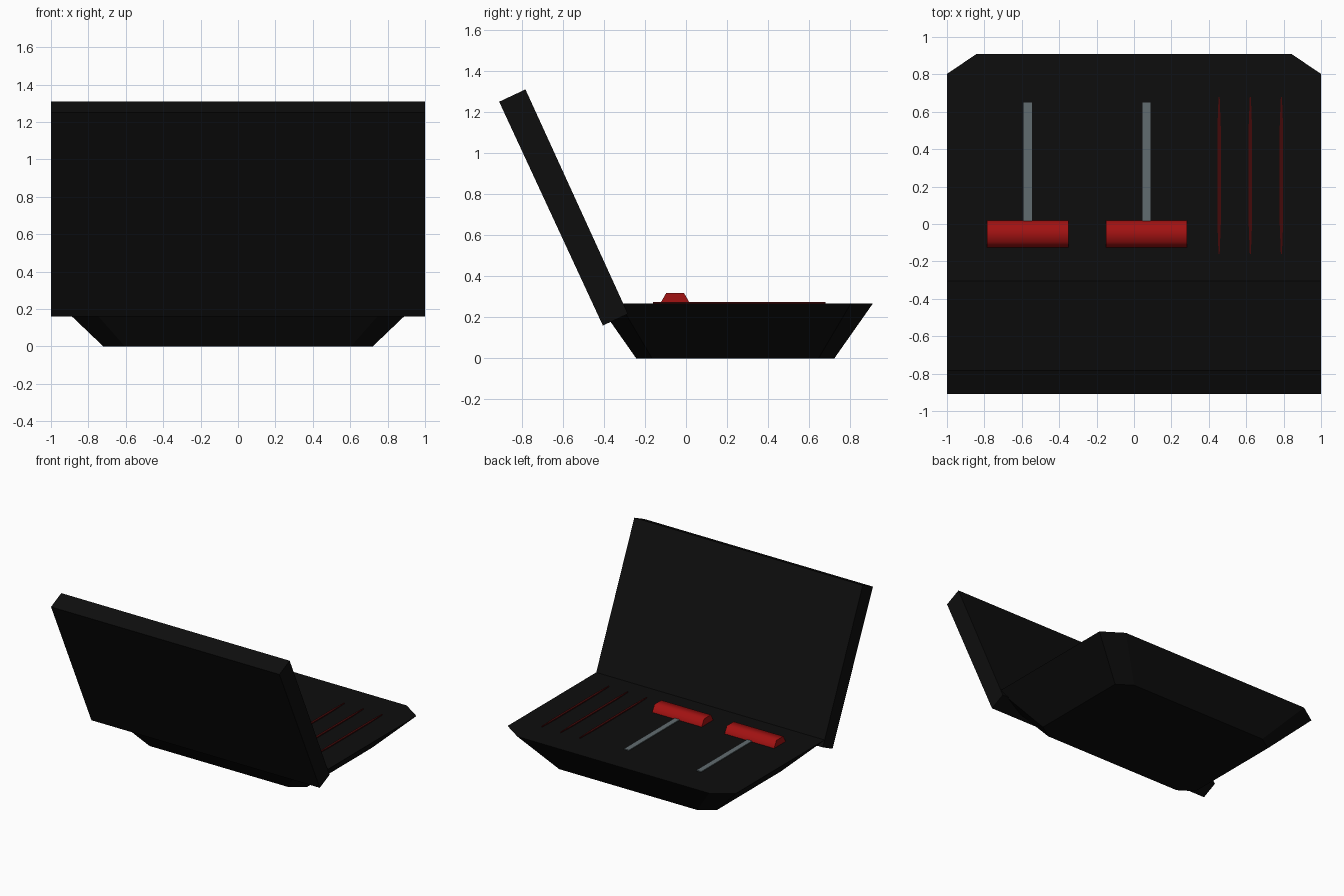
import bpy, bmesh, math

if "Cube" in bpy.data.objects:
    bpy.data.objects.remove(bpy.data.objects["Cube"])


def material(name, rgb):
    m = bpy.data.materials.new(name)
    m.diffuse_color = (*rgb, 1)
    m.use_nodes = True
    m.node_tree.nodes["Principled BSDF"].inputs["Base Color"].default_value = m.diffuse_color
    return m


BLACK = material("case black", (0.004, 0.004, 0.004))
RED = material("handle red", (0.36, 0.006, 0.006))
DARK_RED = material("needle dark red", (0.06, 0.003, 0.003))
STEEL = material("steel grey", (0.12, 0.15, 0.16))


def loft(name, ring_a, ring_b, mat, smooth=None):
    """Closed solid between two matching rings of points."""
    bm = bmesh.new()
    a = [bm.verts.new(p) for p in ring_a]
    b = [bm.verts.new(p) for p in ring_b]
    n = len(a)
    bm.faces.new(a)
    bm.faces.new(b)
    for i in range(n):
        j = (i + 1) % n
        bm.faces.new((a[i], a[j], b[j], b[i]))
    bmesh.ops.recalc_face_normals(bm, faces=bm.faces)
    mesh = bpy.data.meshes.new(name)
    bm.to_mesh(mesh)
    bm.free()
    mesh.materials.append(mat)
    if smooth:
        mesh.polygons.foreach_set("use_smooth", [True] * len(mesh.polygons))
        mesh.set_sharp_from_angle(angle=math.radians(smooth))
    ob = bpy.data.objects.new(name, mesh)
    bpy.context.collection.objects.link(ob)
    return ob


def along_x(profile, x):
    return [(x, y, z) for y, z in profile]


def along_z(profile, z):
    return [(x, y, z) for x, y in profile]


# Tray: chamfered rectangle that narrows towards the floor
CY, TOP = 0.24, 0.267


def tray_ring(s):
    quarter = [(1.0, 0.563), (0.84, 0.67)]
    pts = quarter + [(-x, y) for x, y in reversed(quarter)]
    pts += [(-x, -y) for x, y in pts]
    return [(x * s, CY + y * s) for x, y in pts]


loft("case_tray", along_z(tray_ring(0.72), 0), along_z(tray_ring(1), TOP), BLACK)

# Lid: tilted slab
lid = [(-0.405, 0.16), (-0.283, 0.217), (-0.782, 1.31), (-0.91, 1.25)]
loft("case_lid", along_x(lid, -1), along_x(lid, 1), BLACK)

# Two tools: half-sunk hexagonal grip with a flat steel shaft
r = 0.085
hexagon = [(-0.053 + r * math.cos(math.radians(60 * k)),
            0.246 + r * math.sin(math.radians(60 * k))) for k in range(6)]
for side, x in (("left", -0.568), ("middle", 0.066)):
    loft(f"tool_grip_{side}", along_x(hexagon, x - 0.217), along_x(hexagon, x + 0.217), RED, 65)
    w = 0.0215
    shaft = [(x - w, -0.03), (x + w, -0.03), (x + w, 0.65), (x - w, 0.65)]
    loft(f"tool_shaft_{side}", along_z(shaft, 0.24), along_z(shaft, 0.273), STEEL)

# Three slim needles with tapered ends
for i, x in enumerate((0.455, 0.622, 0.788)):
    w, t = 0.009, 0.003
    needle = [(x - t, -0.16), (x + t, -0.16), (x + w, 0.0), (x + w, 0.52),
              (x + t, 0.68), (x - t, 0.68), (x - w, 0.52), (x - w, 0.0)]
    loft(f"needle_{i + 1}", along_z(needle, 0.25), along_z(needle, 0.274), DARK_RED)
